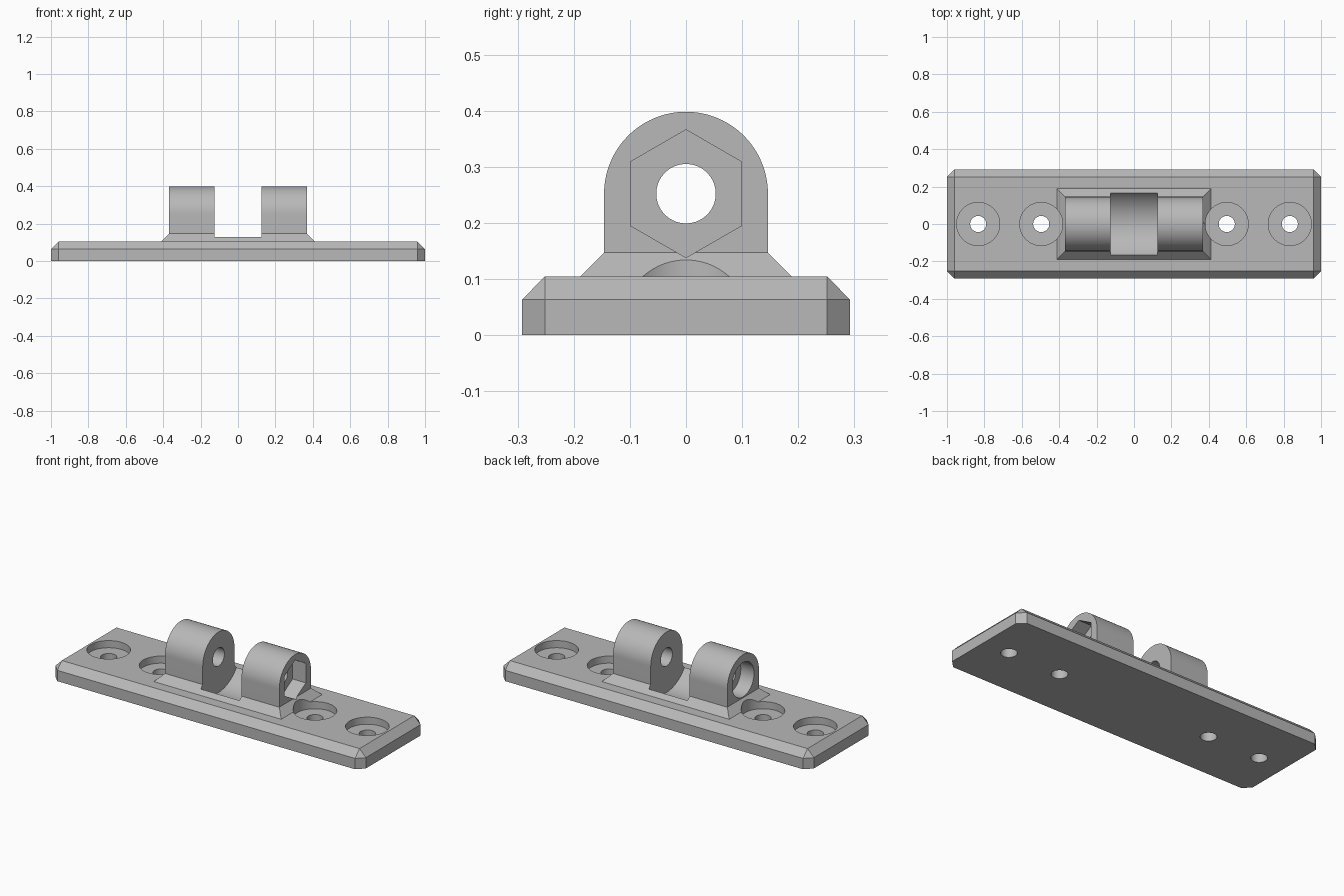
import bpy, bmesh, math

if "Cube" in bpy.data.objects:
    bpy.data.objects.remove(bpy.data.objects["Cube"])

AXIS_Z = 0.252      # height of the pivot hole
LUG_R = 0.146       # rounded lug radius, also half its width

grey = bpy.data.materials.new("light_grey")
grey.diffuse_color = (0.48, 0.48, 0.48, 1)
grey.use_nodes = True
grey.node_tree.nodes["Principled BSDF"].inputs["Base Color"].default_value = grey.diffuse_color


def loft(name, rings):
    """Solid through matching rings of points, capped at both ends."""
    bm = bmesh.new()
    loops = [[bm.verts.new(p) for p in ring] for ring in rings]
    n = len(loops[0])
    for a, b in zip(loops, loops[1:]):
        for i in range(n):
            j = (i + 1) % n
            bm.faces.new((a[i], a[j], b[j], b[i]))
    bm.faces.new(loops[0][::-1])
    bm.faces.new(loops[-1])
    bmesh.ops.recalc_face_normals(bm, faces=bm.faces)
    mesh = bpy.data.meshes.new(name)
    bm.to_mesh(mesh)
    bm.free()
    mesh.materials.append(grey)
    ob = bpy.data.objects.new(name, mesh)
    bpy.context.collection.objects.link(ob)
    return ob


def rect(x, y, z):
    return [(-x, -y, z), (x, -y, z), (x, y, z), (-x, y, z)]


def cut_rect(x, y, c, z):
    """Rectangle with its corners cut off by c."""
    return [(-x + c, -y, z), (x - c, -y, z), (x, -y + c, z), (x, y - c, z),
            (x - c, y, z), (-x + c, y, z), (-x, y - c, z), (-x, -y + c, z)]


def circle(r, n):
    return [(r * math.cos(math.tau * (i + 0.5) / n), r * math.sin(math.tau * (i + 0.5) / n)) for i in range(n)]


def rod_x(name, r, x0, x1, n=64):
    return loft(name, [[(x, a, AXIS_Z + b) for a, b in circle(r, n)] for x in (x0, x1)])


def rod_z(name, r, x, z0, z1, n=64):
    return loft(name, [[(x + a, b, z) for a, b in circle(r, n)] for z in (z0, z1)])


def combine(target, tool, operation):
    mod = target.modifiers.new(operation, 'BOOLEAN')
    mod.operation, mod.object, mod.solver = operation, tool, 'EXACT'
    bpy.context.view_layer.objects.active = target
    bpy.ops.object.modifier_apply(modifier=mod.name)
    bpy.data.objects.remove(tool)


# Base plate: cut corners and a bevelled top rim
plate = loft("hinge_bracket", [cut_rect(1, 0.2925, 0.041, 0), cut_rect(1, 0.2925, 0.041, 0.063),
                               cut_rect(0.959, 0.2515, 0.0002, 0.1045)])

# Sloped foot under the lugs
combine(plate, loft("foot", [rect(0.452, 0.23, 0.063), rect(0.368, LUG_R, 0.147)]), 'UNION')

# Lug bar with a round top
arc = [(LUG_R * math.cos(math.pi * i / 48), AXIS_Z + LUG_R * math.sin(math.pi * i / 48)) for i in range(49)]
profile = [(-LUG_R, 0.12), (LUG_R, 0.12)] + arc
combine(plate, loft("lug_bar", [[(x, y, z) for y, z in profile] for x in (-0.368, 0.368)]), 'UNION')

# Round clearance that splits the bar into two lugs
combine(plate, rod_x("clearance", 0.206, -0.125, 0.125, 96), 'DIFFERENCE')

# Pivot hole, round bolt head recess and hexagonal nut recess
combine(plate, rod_x("pivot_hole", 0.053, -0.6, 0.6, 48), 'DIFFERENCE')
combine(plate, rod_x("head_recess", 0.1, -0.6, -0.283), 'DIFFERENCE')
combine(plate, rod_x("nut_recess", 0.114, 0.283, 0.6, 6), 'DIFFERENCE')

# Counterbored screw holes
for x in (-0.833, -0.496, 0.496, 0.833):
    combine(plate, rod_z("counterbore", 0.115, x, 0.063, 0.2), 'DIFFERENCE')
    combine(plate, rod_z("screw_hole", 0.043, x, -0.1, 0.2, 40), 'DIFFERENCE')

plate.select_set(True)
bpy.context.view_layer.objects.active = plate
bpy.ops.object.shade_smooth_by_angle(angle=math.radians(25))
